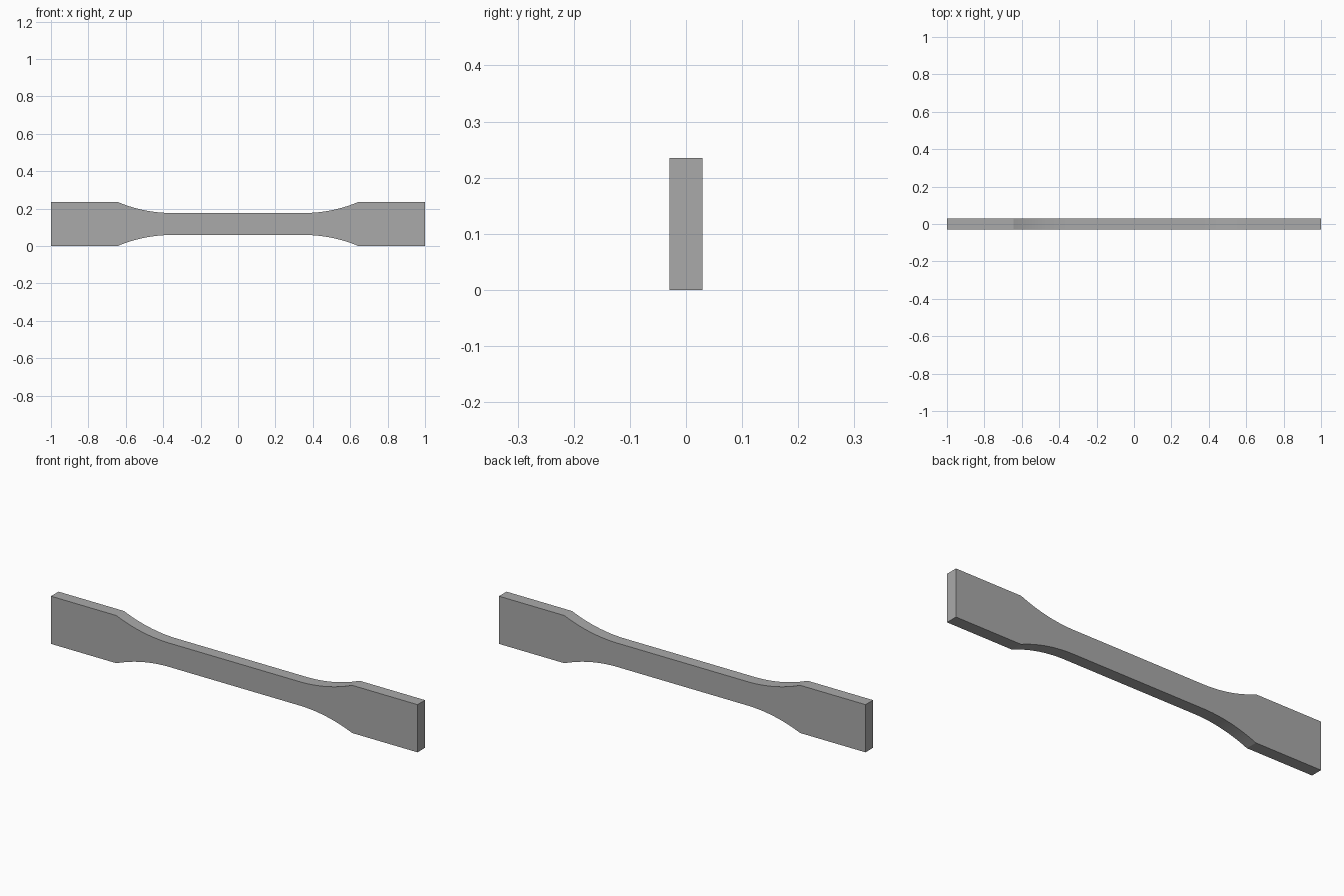
import bpy, bmesh, math
from mathutils import Vector

if "Cube" in bpy.data.objects:
    bpy.data.objects.remove(bpy.data.objects["Cube"], do_unlink=True)

HALF_LENGTH = 1.0
GRIP_HALF = 0.1176      # half height of the wide ends
NECK_HALF = 0.0588      # half height of the narrow middle
NECK_END = 0.353        # where the straight middle ends
GRIP_START = 0.643      # where the wide end begins
THICKNESS = 0.0588
SEGMENTS = 16

# Plain grey material
grey = bpy.data.materials.new("plain grey")
grey.use_nodes = True
colour = (0.4, 0.4, 0.4, 1)
grey.diffuse_color = colour
grey.node_tree.nodes["Principled BSDF"].inputs["Base Color"].default_value = colour

# Quarter profile: tangent arc from the neck, then the straight grip
run, rise = GRIP_START - NECK_END, GRIP_HALF - NECK_HALF
radius = (run ** 2 + rise ** 2) / (2 * rise)
sweep = math.asin(run / radius)
quarter = []
for i in range(SEGMENTS + 1):
    a = sweep * i / SEGMENTS
    quarter.append((NECK_END + radius * math.sin(a),
                    NECK_HALF + radius * (1 - math.cos(a))))
quarter.append((HALF_LENGTH, GRIP_HALF))

# Mirror the quarter into a closed outline
upper = [(-x, z) for x, z in reversed(quarter)] + quarter
outline = upper + [(x, -z) for x, z in reversed(upper)]

# Extrude the outline through the thickness
bm = bmesh.new()
face = bm.faces.new([bm.verts.new((x, -THICKNESS / 2, z + GRIP_HALF))
                     for x, z in outline])
result = bmesh.ops.extrude_face_region(bm, geom=[face])
moved = [v for v in result["geom"] if isinstance(v, bmesh.types.BMVert)]
bmesh.ops.translate(bm, verts=moved, vec=Vector((0, THICKNESS, 0)))
bmesh.ops.recalc_face_normals(bm, faces=bm.faces)

mesh = bpy.data.meshes.new("test_bar")
bm.to_mesh(mesh)
bm.free()
mesh.materials.append(grey)
bar = bpy.data.objects.new("test_bar", mesh)
bpy.context.collection.objects.link(bar)

# Smooth the curved shoulders, keep the corners sharp
bpy.ops.object.select_all(action="DESELECT")
bar.select_set(True)
bpy.context.view_layer.objects.active = bar
bpy.ops.object.shade_smooth_by_angle(angle=math.radians(12))
